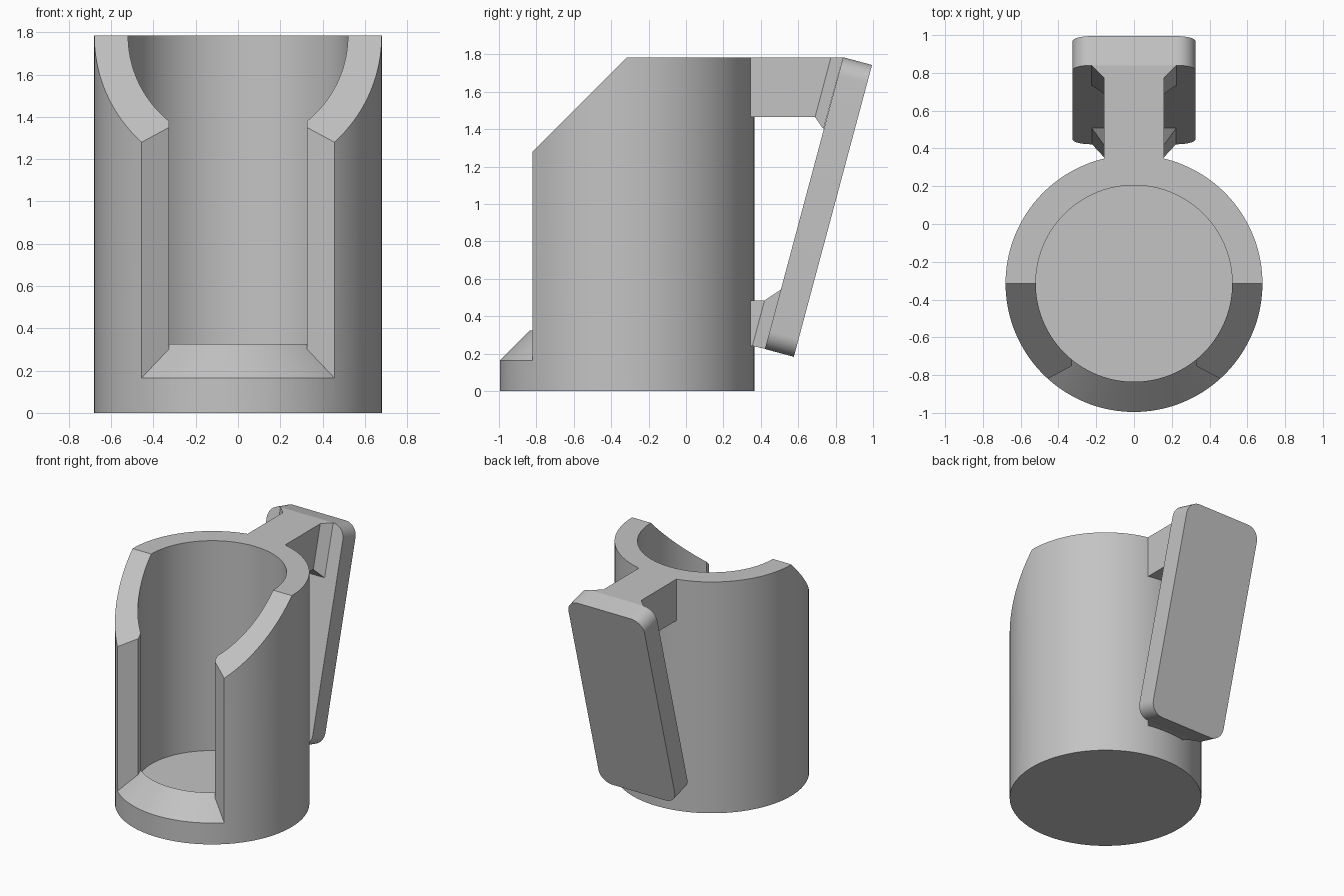
import bpy, bmesh, math
from mathutils import Matrix, Vector

old = bpy.data.objects.get("Cube")
if old:
    bpy.data.objects.remove(old, do_unlink=True)

GREY = (0.55, 0.55, 0.55, 1)
grey = bpy.data.materials.new("plain grey")
grey.use_nodes = True
grey.diffuse_color = GREY
grey.node_tree.nodes["Principled BSDF"].inputs["Base Color"].default_value = GREY

CENTRE_Y, OUTER, INNER = -0.315, 0.68, 0.52
TOP, FLOOR = 1.785, 0.165
WALL = OUTER - INNER


def finish(name, bm):
    bmesh.ops.recalc_face_normals(bm, faces=bm.faces)
    mesh = bpy.data.meshes.new(name)
    bm.to_mesh(mesh)
    bm.free()
    mesh.materials.append(grey)
    obj = bpy.data.objects.new(name, mesh)
    bpy.context.collection.objects.link(obj)
    return obj


def loft(name, loops):
    """Solid skinned through closed loops with equal point counts."""
    bm = bmesh.new()
    rings = [[bm.verts.new(p) for p in loop] for loop in loops]
    for a, b in zip(rings, rings[1:]):
        for i in range(len(a)):
            j = (i + 1) % len(a)
            bm.faces.new((a[i], a[j], b[j], b[i]))
    bm.faces.new(rings[0])
    bm.faces.new(rings[-1])
    return finish(name, bm)


def cone(name, r1, r2, z1, z2):
    bm = bmesh.new()
    place = Matrix.Translation((0, CENTRE_Y, (z1 + z2) / 2))
    bmesh.ops.create_cone(bm, cap_ends=True, segments=128, radius1=r1,
                          radius2=r2, depth=z2 - z1, matrix=place)
    return finish(name, bm)


def cut(target, cutter):
    mod = target.modifiers.new("cut", 'BOOLEAN')
    mod.operation, mod.solver, mod.object = 'DIFFERENCE', 'EXACT', cutter
    bpy.context.view_layer.objects.active = target
    bpy.ops.object.modifier_apply(modifier=mod.name)
    bpy.data.objects.remove(cutter, do_unlink=True)


# Cup body with a hollow bore
cup = cone("cup", OUTER, OUTER, 0, TOP)
cut(cup, cone("bore", INNER, INNER, FLOOR, TOP + 0.3))

# Slanted cut across the front of the rim
slope = [(CENTRE_Y, TOP), (CENTRE_Y + 0.3, TOP + 0.3),
         (-1.3, TOP + 0.3), (-1.3, TOP - 1.3 - CENTRE_Y)]
cut(cup, loft("rim_cutter", [[(x, y, z) for y, z in slope] for x in (-1, 1)]))

# Front window with splayed sides and a conical sill
half = [(0.327, -0.4), (0.327, -0.75), (0.457, -0.82), (0.977, -1.1)]
outline = half + [(-x, y) for x, y in reversed(half)]
window = loft("window_cutter", [[(x, y, z) for x, y in outline] for z in (0.1, 2.2)])
cut(window, cone("sill_cone", OUTER + FLOOR, INNER, 0, FLOOR + WALL))
cut(cup, window)


def handle_neck(name, sections):
    """Each section: half width, then (y, z) of its bottom and top edges."""
    return loft(name, [[(-w, *lo), (w, *lo), (w, *hi), (-w, *hi)]
                       for w, lo, hi in sections])


# Necks that flare where they meet the grip
upper_neck = handle_neck("upper_handle_neck", [
    (0.16, (0.335, 1.465), (0.335, TOP)),
    (0.16, (0.69, 1.465), (0.775, TOP)),
    (0.225, (0.735, 1.4), (0.84, TOP))])
lower_neck = handle_neck("lower_handle_neck", [
    (0.16, (0.335, 0.242), (0.335, 0.485)),
    (0.16, (0.355, 0.242), (0.42, 0.485)),
    (0.225, (0.425, 0.225), (0.51, 0.545))])

# Tilted rounded grip plate
tilt = math.radians(15)
up = Vector((0, math.sin(tilt), math.cos(tilt)))
out = Vector((0, math.cos(tilt), -math.sin(tilt)))
inner_top = Vector((0, 0.84, TOP))
LENGTH, HALF_W, RADIUS, STEPS = 1.615, 0.325, 0.1, 12
middle = inner_top - up * LENGTH / 2
plate = []
for corner, (sx, sz) in enumerate([(1, 1), (-1, 1), (-1, -1), (1, -1)]):
    for k in range(STEPS + 1):
        a = math.pi / 2 * (corner + k / STEPS)
        x = sx * (HALF_W - RADIUS) + RADIUS * math.cos(a)
        h = sz * (LENGTH / 2 - RADIUS) + RADIUS * math.sin(a)
        plate.append(middle + Vector((x, 0, 0)) + up * h)
grip = loft("handle_grip", [plate, [p + out * WALL for p in plate]])

# Smooth the round faces, keep the edges sharp
bpy.ops.object.select_all(action='DESELECT')
for obj in (cup, upper_neck, lower_neck, grip):
    obj.select_set(True)
bpy.context.view_layer.objects.active = cup
bpy.ops.object.shade_smooth_by_angle(angle=math.radians(25))
